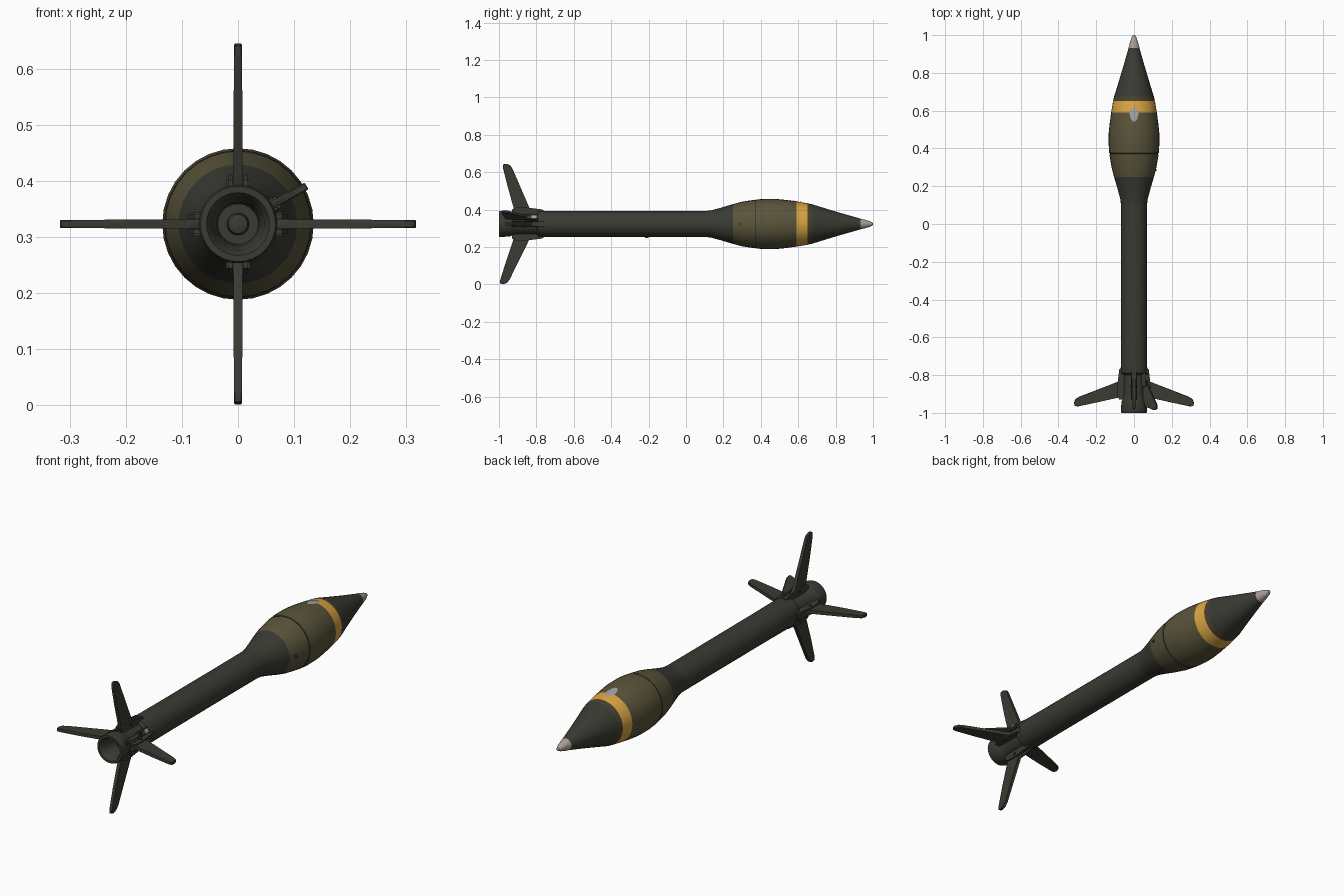
import bpy, bmesh, math
from mathutils import Matrix, Vector

if "Cube" in bpy.data.objects:
    bpy.data.objects.remove(bpy.data.objects["Cube"])

ZC = 0.323      # height of the long axis
SEG = 32


def mat(name, rgb):
    m = bpy.data.materials.new(name)
    m.diffuse_color = (*rgb, 1)
    m.use_nodes = True
    m.node_tree.nodes["Principled BSDF"].inputs["Base Color"].default_value = m.diffuse_color
    return m


DARK = mat("dark_olive_black", (0.043, 0.043, 0.034))
GREEN = mat("olive_green", (0.100, 0.089, 0.043))
YELLOW = mat("band_yellow", (0.70, 0.38, 0.055))
BROWN = mat("brown_edge", (0.065, 0.050, 0.030))
TIP = mat("tip_beige", (0.40, 0.35, 0.30))
GREY = mat("bare_grey", (0.36, 0.36, 0.40))


def finish(bm, name, mats, smooth=True):
    bmesh.ops.recalc_face_normals(bm, faces=bm.faces)
    me = bpy.data.meshes.new(name)
    bm.to_mesh(me)
    bm.free()
    for m in mats:
        me.materials.append(m)
    ob = bpy.data.objects.new(name, me)
    bpy.context.collection.objects.link(ob)
    if smooth:
        bpy.ops.object.select_all(action='DESELECT')
        ob.select_set(True)
        bpy.context.view_layer.objects.active = ob
        bpy.ops.object.shade_smooth_by_angle(angle=math.radians(35))
    return ob


def lathe(name, prof, mats, rule=None):
    """Revolve (y, r) points about the long axis; rule(y) picks the material."""
    bm = bmesh.new()
    rings = []
    for y, r in prof:
        if r == 0:
            rings.append([bm.verts.new((0, y, ZC))] * SEG)
        else:
            rings.append([bm.verts.new((r * math.sin(2 * math.pi * i / SEG), y,
                                        ZC + r * math.cos(2 * math.pi * i / SEG)))
                          for i in range(SEG)])
    for a, b in zip(rings, rings[1:]):
        for i in range(SEG):
            j = (i + 1) % SEG
            f = bm.faces.new(list(dict.fromkeys((a[i], a[j], b[j], b[i]))))
            if rule:
                f.material_index = rule(f.calc_center_median().y)
    return finish(bm, name, mats)


def around(angle):
    """Local x = radial, local z = sideways; angle 0 points to +x, 90 to +z."""
    return Matrix.Translation((0, 0, ZC)) @ Matrix.Rotation(-math.radians(angle), 4, 'Y')


def plate(name, outline, thick, angle, material, side=0.0, bevel=0.0, taper=0.0):
    """Extruded (radial, y) outline placed at an angle around the axis."""
    bm = bmesh.new()
    half = lambda s: thick / 2 - taper * s
    lo = [bm.verts.new((s, y, side - half(s))) for s, y in outline]
    hi = [bm.verts.new((s, y, side + half(s))) for s, y in outline]
    bm.faces.new(lo)
    bm.faces.new(hi)
    n = len(outline)
    for i in range(n):
        j = (i + 1) % n
        bm.faces.new((lo[i], lo[j], hi[j], hi[i]))
    if bevel:
        bmesh.ops.bevel(bm, geom=bm.edges[:], offset=bevel, segments=1, affect='EDGES')
    bm.transform(around(angle))
    return finish(bm, name, [material])


def rect(s0, s1, y0, y1):
    return [(s0, y0), (s1, y0), (s1, y1), (s0, y1)]


# Warhead: flare, olive bulge with a seam groove, yellow band, dark cone
HEAD = [(0.10, 0.069), (0.13, 0.072), (0.19, 0.088), (0.25, 0.106), (0.30, 0.119),
        (0.368, 0.130), (0.369, 0.128), (0.374, 0.128), (0.375, 0.131),
        (0.43, 0.135), (0.48, 0.134), (0.53, 0.129), (0.59, 0.121),
        (0.65, 0.111), (0.675, 0.105), (0.74, 0.085), (0.83, 0.058), (0.935, 0.028)]


def head_colour(y):
    for limit, idx in ((0.25, 0), (0.368, 1), (0.375, 0), (0.59, 1), (0.65, 2), (0.675, 3)):
        if y < limit:
            return idx
    return 0


lathe("warhead", HEAD, [DARK, GREEN, YELLOW, BROWN], head_colour)

# Nose tip
lathe("nose_tip", [(0.933, 0.0), (0.933, 0.029), (0.96, 0.022), (0.985, 0.014),
                   (0.997, 0.008), (1.0, 0)], [TIP])

# Motor tube
lathe("motor_tube", [(0.12, 0.069), (-0.15, 0.0685), (-0.60, 0.069), (-0.76, 0.070),
                     (-0.79, 0.068), (-0.80, 0.056), (-0.80, 0)], [DARK])

# Hollow nozzle with a small inner plug
lathe("nozzle", [(-0.79, 0.055), (-0.90, 0.056), (-0.925, 0.060), (-0.94, 0.066),
                 (-0.992, 0.070), (-1.0, 0.067), (-1.0, 0.056), (-0.985, 0.047),
                 (-0.93, 0.038), (-0.90, 0.036), (-0.90, 0.020), (-0.925, 0.017),
                 (-0.93, 0)], [DARK])

# Four swept fins, each with a pair of hinge lugs and a root block
fins = (("right", 0, 0.008, -0.004), ("top", 90, -0.006, 0),
        ("left", 180, 0.008, -0.004), ("bottom", 270, -0.022, 0))
for label, ang, shift, grow in fins:
    outline = [(0.05, -0.80), (0.085, -0.838), (0.295, -0.922), (0.314, -0.934),
               (0.322, -0.955), (0.318, -0.972), (0.300, -0.973), (0.20, -0.950),
               (0.09, -0.922), (0.05, -0.915)]
    outline = [(s + grow * (s > 0.2), y + shift * (s - 0.05) / 0.27) for s, y in outline]
    plate("fin_" + label, outline, 0.018, ang, DARK, bevel=0.002, taper=0.006)
    for k in (-1, 1):
        lug = [(0.04, -0.93), (0.078, -0.93), (0.088, -0.91), (0.088, -0.85),
               (0.078, -0.77), (0.06, -0.75), (0.04, -0.75)]
        plate("hinge_lug_" + label, lug, 0.007, ang, DARK, side=k * 0.0135)
    plate("hinge_block_" + label, rect(0.045, 0.072, -0.83, -0.76), 0.022, ang, DARK)
    # hinge pin across the lugs
    plate("hinge_pin_" + label, rect(0.068, 0.079, -0.866, -0.855), 0.042, ang, DARK)

# Retaining clip standing out between the right and top fins
plate("retaining_clip", [(0.055, -0.86), (0.055, -0.96), (0.120, -0.985), (0.140, -0.98),
                         (0.138, -0.955), (0.085, -0.85)], 0.014, 29, DARK, bevel=0.002)
plate("clip_base", rect(0.045, 0.078, -0.86, -0.79), 0.026, 29, DARK, bevel=0.002)
plate("clip_spot", rect(0.074, 0.080, -0.825, -0.80), 0.020, 29, GREY)

# Small lugs on the tube and the warhead
plate("tube_lug", rect(0.06, 0.075, -0.22, -0.20), 0.012, 270, DARK)
plate("set_screw", rect(0.10, 0.120, 0.280, 0.292), 0.010, 0, DARK)


# Worn grey patch: thin skin that follows the top of the warhead
def head_radius(y):
    for (y0, r0), (y1, r1) in zip(HEAD, HEAD[1:]):
        if y0 <= y <= y1:
            return r0 + (r1 - r0) * (y - y0) / (y1 - y0)


bm = bmesh.new()
rows = []
for y, w in ((0.543, 0.006), (0.555, 0.016), (0.575, 0.022), (0.59, 0.024),
             (0.605, 0.016), (0.618, 0.005)):
    r = head_radius(y) + 0.002
    rows.append([bm.verts.new((r * math.sin(t * w / r), y, ZC + r * math.cos(t * w / r)))
                 for t in (-1, -0.33, 0.33, 1)])
for a, b in zip(rows, rows[1:]):
    for i in range(3):
        bm.faces.new((a[i], a[i + 1], b[i + 1], b[i]))
finish(bm, "worn_patch", [GREY])
